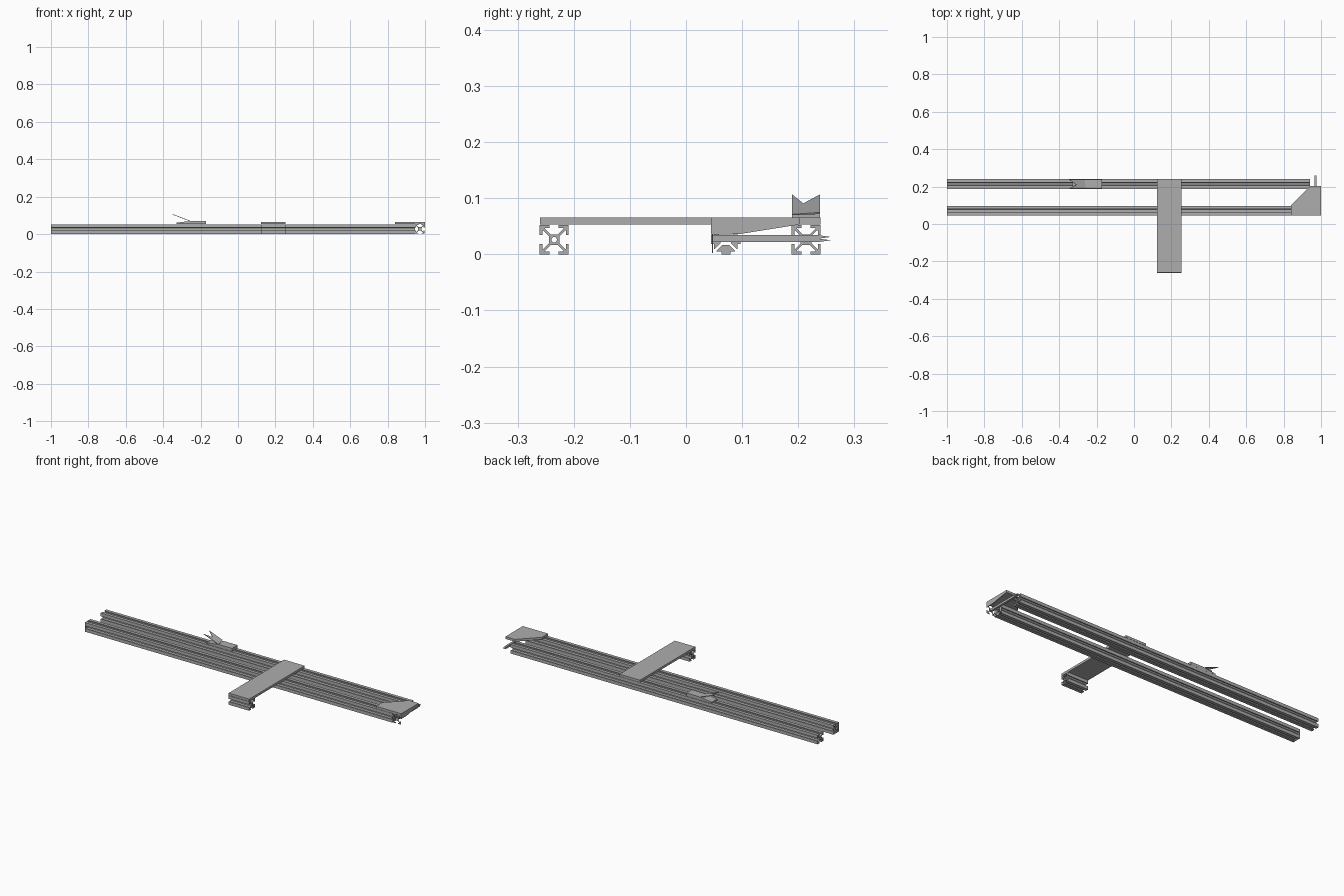
import bpy, bmesh, math
from mathutils import Matrix, Vector

cube = bpy.data.objects.get("Cube")
if cube:
    bpy.data.objects.remove(cube, do_unlink=True)

metal = bpy.data.materials.new("plain_grey")
metal.use_nodes = True
GREY = (0.42, 0.42, 0.42, 1)
metal.diffuse_color = GREY
metal.node_tree.nodes["Principled BSDF"].inputs["Base Color"].default_value = GREY

ALONG_X = Matrix(((0, 0, 1, 0), (1, 0, 0, 0), (0, 1, 0, 0), (0, 0, 0, 1)))
ALONG_Y = Matrix(((-1, 0, 0, 0), (0, 0, 1, 0), (0, 1, 0, 0), (0, 0, 0, 1)))
ALONG_Z = Matrix.Identity(4)


def prism(name, loops, length, frame, origin, caps=True):
    """Extrude closed 2D loops (outline, then holes) along a frame's axis."""
    bm = bmesh.new()
    for pts in loops:
        vs = [bm.verts.new((a, b, 0)) for a, b in pts]
        for i, v in enumerate(vs):
            bm.edges.new((vs[i - 1], v))
    bmesh.ops.triangle_fill(bm, use_beauty=True, edges=bm.edges[:], normal=(0, 0, 1))
    bottom = bm.faces[:]
    ext = bmesh.ops.extrude_face_region(bm, geom=bottom, use_keep_orig=True)
    top = [g for g in ext["geom"] if isinstance(g, bmesh.types.BMVert)]
    bmesh.ops.translate(bm, verts=top, vec=(0, 0, length))
    bmesh.ops.recalc_face_normals(bm, faces=bm.faces[:])
    if not caps:
        ends = [f for f in bm.faces if abs(f.normal.z) > 0.5]
        bmesh.ops.delete(bm, geom=ends, context='FACES_ONLY')
    bm.transform(Matrix.Translation(Vector(origin)) @ frame)
    bmesh.ops.recalc_face_normals(bm, faces=bm.faces[:])
    mesh = bpy.data.meshes.new(name)
    bm.to_mesh(mesh)
    bm.free()
    mesh.materials.append(metal)
    ob = bpy.data.objects.new(name, mesh)
    bpy.context.collection.objects.link(ob)
    return ob


def turn(pts, quarter):
    c, s = round(math.cos(quarter * math.pi / 2)), round(math.sin(quarter * math.pi / 2))
    return [(a * c - b * s, a * s + b * c) for a, b in pts]


# Slotted profile: one side repeated four times around a bored core
H = 0.026
half = [(0.008, H), (0.008, 0.021), (0.0165, 0.021), (0.0165, 0.0195), (0.0065, 0.0095)]
slot = half + [(-a, b) for a, b in reversed(half)]
outline = []
for q in range(4):
    outline += turn([(H, H)] + slot, q)
bore = [(0.005 * math.cos(i * math.pi / 6), 0.005 * math.sin(i * math.pi / 6)) for i in range(12)]
profile = [outline, bore]

# Long rails and the short stub under the plate
prism("back_rail", profile, 1.94, ALONG_X, (-1, 0.214, H))
prism("front_rail", profile, 1.945, ALONG_X, (-1, 0.071, H), caps=False)
prism("stub_rail", profile, 0.13, ALONG_X, (0.123, -0.235, H))

# Slot plugs closing the ends of the front rail
for end, x in (("right", -1), ("left", 0.943)):
    for q in range(4):
        prism(f"{end}_slot_plug_{q + 1}", [turn(slot, q)], 0.002, ALONG_X, (x, 0.071, H))

# Cross member: end frame, square core and split point
prism("cross_end_frame", profile, 0.002, ALONG_Y, (0.972, 0.046, H + 0.002))
c = 0.006
prism("cross_core", [[(-c, -c), (c, -c), (c, c), (-c, c)]], 0.192, ALONG_Y, (0.97, 0.045, 0.028))
for side, sign in (("upper", 1), ("lower", -1)):
    prism(f"{side}_point", [[(0.237, 0.028), (0.237, 0.028 + sign * c), (0.258, 0.028 + sign * 0.003)]],
          0.01, ALONG_X, (0.965, 0, 0))

# Flat cross plate
prism("cross_plate", [[(0.123, -0.26), (0.253, -0.26), (0.253, 0.24), (0.123, 0.24)]],
      0.013, ALONG_Z, (0, 0, 0.053))

# Corner bracket with a tapered side flange
prism("corner_bracket", [[(0.84, 0.045), (1, 0.045), (1, 0.202), (0.94, 0.202), (0.84, 0.1)]],
      0.013, ALONG_Z, (0, 0, 0.053))
prism("bracket_flange", [[(0.045, 0.035), (0.095, 0.036), (0.202, 0.053), (0.045, 0.053)]],
      0.004, ALONG_X, (0.996, 0, 0))

# Small block on the back rail
prism("stop_block", [[(0.33, 0.053), (0.17, 0.053), (0.17, 0.071), (0.25, 0.071), (0.33, 0.061)]],
      0.05, ALONG_Y, (0, 0.189, 0))

# Forked flap rising from the block
flap = prism("forked_flap", [[(0, 0), (0.1, 0), (0.09, 0.05), (0, 0.05), (0.045, 0.02)]],
             0.003, ALONG_Z, (0, 0, 0))
flap.location = (-0.35, 0.189, 0.104)
flap.rotation_euler.y = math.atan2(0.038, 0.1)
